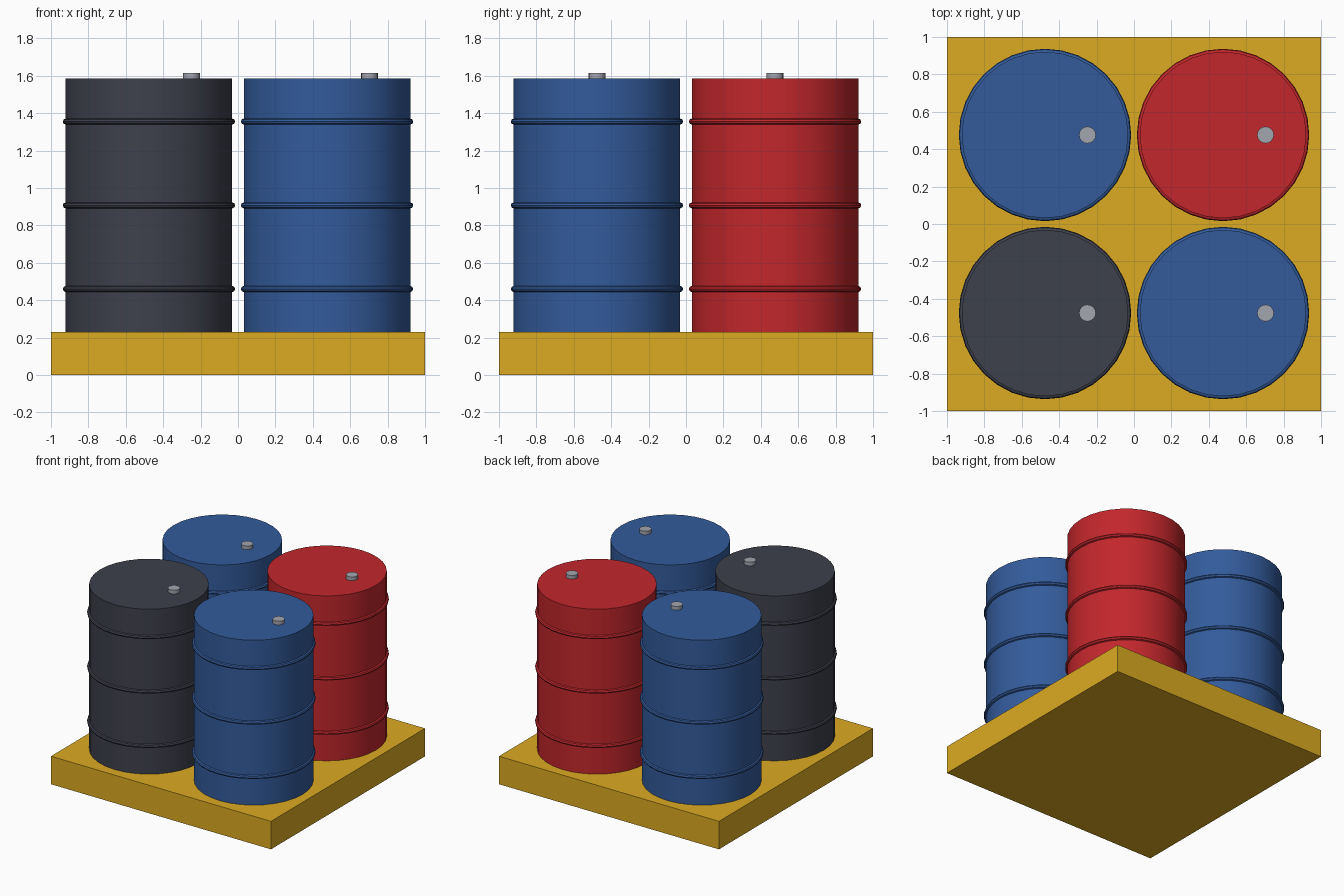
import bpy
from math import radians

cube = bpy.data.objects.get("Cube")
if cube:
    bpy.data.objects.remove(cube, do_unlink=True)


def make_material(name, rgb):
    mat = bpy.data.materials.new(name)
    mat.use_nodes = True
    mat.diffuse_color = (*rgb, 1)
    mat.node_tree.nodes["Principled BSDF"].inputs["Base Color"].default_value = (*rgb, 1)
    return mat


YELLOW = make_material("yellow", (0.72, 0.41, 0.016))
BLUE = make_material("blue", (0.033, 0.105, 0.33))
RED = make_material("red", (0.54, 0.02, 0.025))
DARK = make_material("charcoal", (0.048, 0.051, 0.072))
STEEL = make_material("steel", (0.37, 0.38, 0.43))

SPACING = 0.476
BASE_TOP = 0.23
DRUM_TOP = 1.585
DRUM_RADIUS = 0.445


def finish(name, mat, smooth=True):
    obj = bpy.context.object
    obj.name = name
    obj.data.materials.append(mat)
    if smooth:
        bpy.ops.object.shade_smooth_by_angle(angle=radians(40))
    return obj


def cylinder(name, x, y, bottom, top, radius, sides, mat):
    bpy.ops.mesh.primitive_cylinder_add(
        vertices=sides, radius=radius, depth=top - bottom,
        location=(x, y, (bottom + top) / 2))
    return finish(name, mat)


def drum(name, x, y, mat):
    # Barrel body
    cylinder(name + "_body", x, y, BASE_TOP, DRUM_TOP, DRUM_RADIUS, 32, mat)
    # Rolling hoops
    for level, z in zip(("lower", "middle", "upper"), (0.46, 0.907, 1.355)):
        bpy.ops.mesh.primitive_torus_add(
            major_radius=DRUM_RADIUS, minor_radius=0.016,
            major_segments=32, minor_segments=8, location=(x, y, z))
        finish(f"{name}_{level}_hoop", mat)
    # Bung cap on the lid
    cylinder(name + "_bung", x + 0.227, y, DRUM_TOP, 1.615, 0.045, 16, STEEL)


# Spill pallet
bpy.ops.mesh.primitive_cube_add(size=1, location=(0, 0, BASE_TOP / 2))
pallet = finish("pallet", YELLOW, smooth=False)
pallet.scale = (2, 2, BASE_TOP)
bpy.ops.object.transform_apply(location=False, rotation=False, scale=True)

# Four drums
drum("front_right_drum", -SPACING, -SPACING, DARK)
drum("front_left_drum", SPACING, -SPACING, BLUE)
drum("back_right_drum", -SPACING, SPACING, BLUE)
drum("back_left_drum", SPACING, SPACING, RED)
